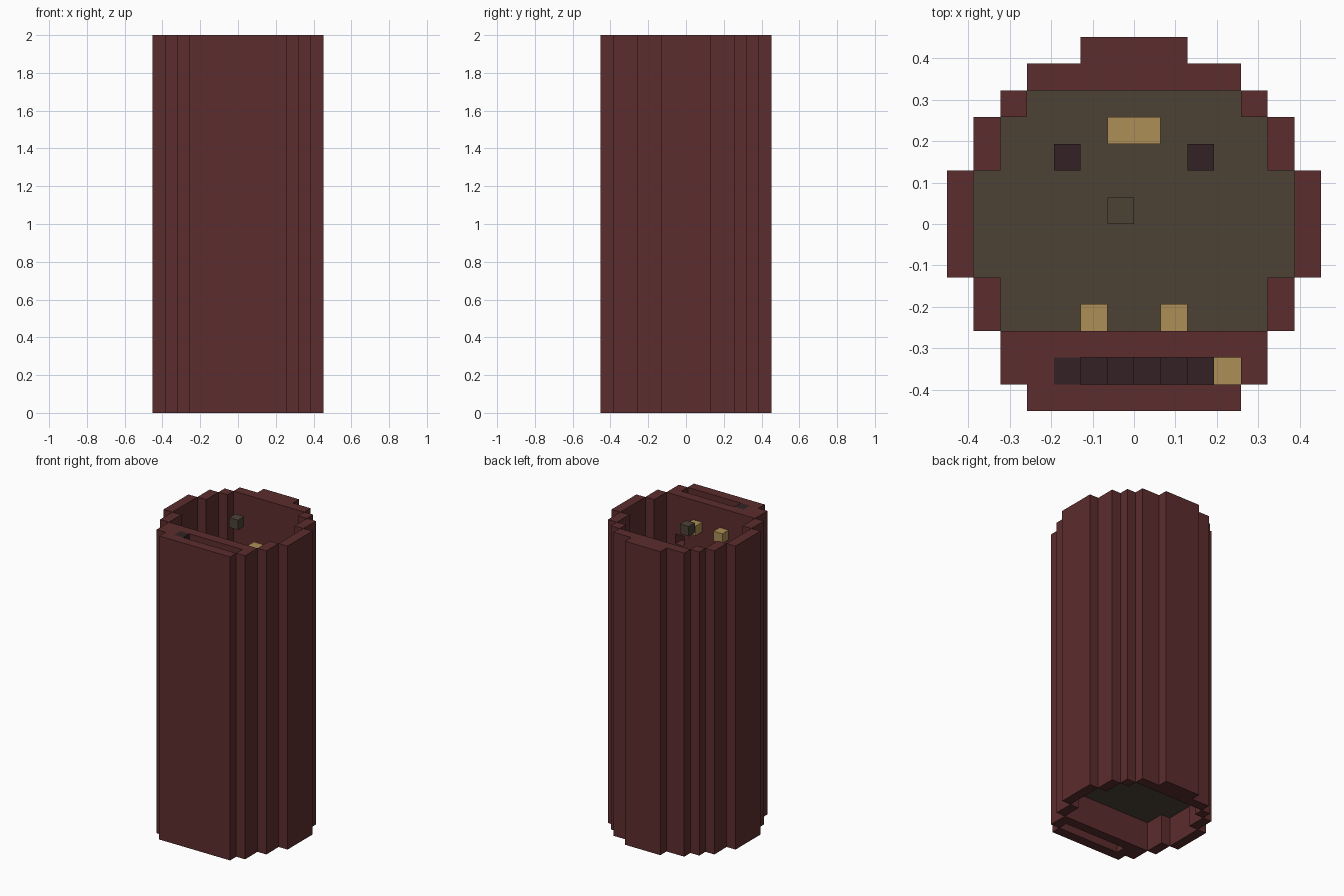
import bpy
import bmesh
import math
from mathutils import Vector

cube = bpy.data.objects.get("Cube")
if cube:
    bpy.data.objects.remove(cube, do_unlink=True)

U = 2 / 31      # edge of one block
TOP = 31        # height in blocks


def material(name, rgb):
    mat = bpy.data.materials.new(name)
    mat.use_nodes = True
    mat.diffuse_color = (*rgb, 1)
    mat.node_tree.nodes["Principled BSDF"].inputs["Base Color"].default_value = (*rgb, 1)
    return mat


RED = material("dark red", (0.107, 0.026, 0.027))
OLIVE = material("olive brown", (0.074, 0.054, 0.036))
GOLD = material("gold", (0.423, 0.275, 0.093))
DARK = material("blackish brown", (0.033, 0.016, 0.018))


def block(x0, x1, y0, y1, z0, z1):
    """All cells in a box, given in block units."""
    return {(x, y, z) for x in range(x0, x1) for y in range(y0, y1) for z in range(z0, z1)}


def layered(rows, z0, z1):
    """Cells of a stepped, mirror-symmetric plan: (half width, y start, y end)."""
    cells = set()
    for half, y0, y1 in rows:
        cells |= block(-half, half, y0, y1, z0, z1)
    return cells


def build(name, cells, mat):
    """Outer skin of a set of cells, with flat areas merged."""
    bm = bmesh.new()
    for cell in cells:
        centre = Vector(cell) + Vector((0.5, 0.5, 0.5))
        for axis in range(3):
            for sign in (-1, 1):
                n = Vector((0, 0, 0))
                n[axis] = sign
                near = tuple(int(c + d) for c, d in zip(cell, n))
                if near in cells:
                    continue
                a = Vector((0, 0, 0))
                a[(axis + 1) % 3] = 0.5
                b = n.cross(a)
                mid = centre + n * 0.5
                corners = (mid - a - b, mid + a - b, mid + a + b, mid - a + b)
                bm.faces.new([bm.verts.new(c * U) for c in corners])
    bmesh.ops.remove_doubles(bm, verts=bm.verts, dist=U / 100)
    bmesh.ops.dissolve_limit(bm, angle_limit=math.radians(1), verts=bm.verts, edges=bm.edges)
    mesh = bpy.data.meshes.new(name)
    bm.to_mesh(mesh)
    bm.free()
    mesh.materials.append(mat)
    obj = bpy.data.objects.new(name, mesh)
    bpy.context.collection.objects.link(obj)
    return obj


# Stepped round plans of the tower and of its shaft
outer = [(4, -7, -6), (5, -6, -4), (6, -4, -2), (7, -2, 2),
         (6, 2, 4), (5, 4, 5), (4, 5, 6), (2, 6, 7)]
inner = [(5, -4, -2), (6, -2, 2), (5, 2, 4), (4, 4, 5)]

# Tower wall with a narrow slot in the front and a small opening into it
wall = layered(outer, 0, TOP) - layered(inner, 0, TOP)
wall -= block(-3, 4, -6, -5, 0, TOP)
wall -= block(3, 4, -5, -4, 26, 27)
build("tower_wall", wall, RED)

# Floor, raised above the bottom rim
build("shaft_floor", layered(inner, 3, 4), OLIVE)

# Steps going down inside the slot, ending in a gold block
for i in range(6):
    build(f"slot_step_{i + 1}", block(i - 3, i - 2, -6, -5, 30 - i, TOP - i), DARK)
build("slot_end_block", block(3, 4, -6, -5, 24, 25), GOLD)

# Loose blocks in the shaft
build("floating_block", block(-1, 0, 0, 1, 30, 31), OLIVE)
build("back_gold_bar", block(-1, 1, 3, 4, 26, 27), GOLD)
for side, x in (("right", -2), ("left", 1)):
    build(f"front_gold_block_{side}", block(x, x + 1, -4, -3, 28, 29), GOLD)
for side, x in (("right", -3), ("left", 2)):
    build(f"dark_floor_block_{side}", block(x, x + 1, 2, 3, 4, 5), DARK)
